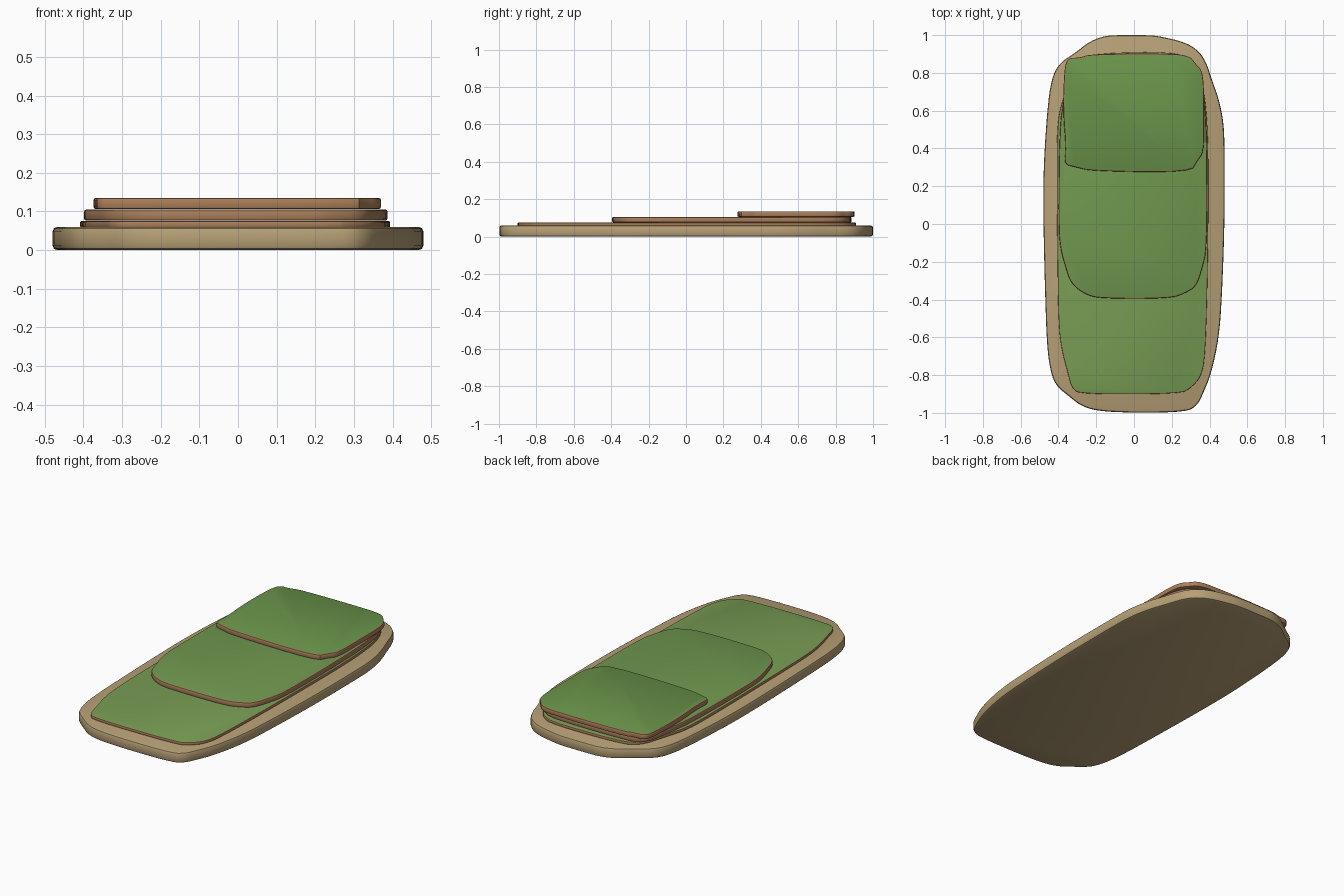
import bpy, bmesh
from mathutils import Vector

if "Cube" in bpy.data.objects:
    bpy.data.objects.remove(bpy.data.objects["Cube"])


def material(name, rgb):
    m = bpy.data.materials.new(name)
    m.diffuse_color = (*rgb, 1)
    m.use_nodes = True
    m.node_tree.nodes["Principled BSDF"].inputs["Base Color"].default_value = m.diffuse_color
    return m


def smooth_loop(pts, rounds=2):
    pts = [Vector(p) for p in pts]
    for _ in range(rounds):
        out = []
        for a, b in zip(pts, pts[1:] + pts[:1]):
            out += [a.lerp(b, 0.25), a.lerp(b, 0.75)]
        pts = out
    return pts


def inset(pts, d):
    n, out = len(pts), []
    for i, p in enumerate(pts):
        t = (pts[(i + 1) % n] - pts[i - 1]).normalized()
        out.append(p + Vector((-t.y, t.x)) * d)
    return out


def slab(name, pts, z0, z1, r, side, top):
    # counter-clockwise outline swept up a rounded edge profile
    outline = smooth_loop(pts)
    profile = [(r, z0), (r * .3, z0 + r * .3), (0, z0 + r),
               (0, z1 - r), (r * .3, z1 - r * .3), (r, z1)]
    bm = bmesh.new()
    rings = [[bm.verts.new((p.x, p.y, z)) for p in inset(outline, d)] for d, z in profile]
    n = len(outline)
    for a, b in zip(rings, rings[1:]):
        for i in range(n):
            j = (i + 1) % n
            bm.faces.new((a[i], a[j], b[j], b[i]))
    bm.faces.new(rings[0][::-1])
    bm.faces.new(rings[-1]).material_index = 1
    me = bpy.data.meshes.new(name)
    bm.to_mesh(me)
    bm.free()
    me.materials.append(side)
    me.materials.append(top)
    ob = bpy.data.objects.new(name, me)
    bpy.context.collection.objects.link(ob)
    bpy.ops.object.select_all(action='DESELECT')
    ob.select_set(True)
    bpy.context.view_layer.objects.active = ob
    bpy.ops.object.shade_smooth_by_angle(angle=0.6)


sand = material("sand", (.47, .35, .18))
earth = material("earth", (.40, .21, .10))
grass = [material("grass_low", (.19, .34, .09)),
         material("grass_mid", (.165, .32, .08)),
         material("grass_high", (.145, .30, .07))]

# Sandy ground slab
base = [(.48, .37), (.476, .53), (.45, .66), (.41, .77), (.385, .85), (.345, .915),
        (.27, .963), (.14, .993), (.08, 1), (-.08, 1), (-.15, .997), (-.23, .97),
        (-.32, .9), (-.39, .855), (-.43, .79), (-.455, .66), (-.48, .3), (-.48, 0),
        (-.47, -.4), (-.46, -.66), (-.44, -.79), (-.41, -.86), (-.34, -.915),
        (-.285, -.96), (-.2, -.99), (0, -1), (.28, -.995), (.335, -.96), (.365, -.9),
        (.41, -.79), (.45, -.6), (.465, -.4), (.48, 0)]
slab("sand_base", base, 0, .06, .012, sand, sand)

# Low grass terrace
low = [(.395, .35), (.385, .6), (.36, .76), (.3, .875), (.2, .912), (-.18, .905),
       (-.31, .875), (-.37, .68), (-.405, .56), (-.41, .3), (-.405, -.2), (-.4, -.52),
       (-.385, -.66), (-.35, -.79), (-.33, -.87), (-.28, -.902), (.24, -.9),
       (.3, -.87), (.355, -.81), (.378, -.7), (.392, -.2)]
slab("low_terrace", low, .058, .075, .004, earth, grass[0])

# Middle grass terrace
mid = [(.387, .4), (.375, .66), (.345, .8), (.28, .87), (.15, .885), (-.15, .885),
       (-.3, .875), (-.35, .82), (-.37, .68), (-.395, .5), (-.4, 0), (-.39, -.13),
       (-.365, -.22), (-.335, -.315), (-.26, -.372), (-.18, -.395), (.19, -.395),
       (.27, -.367), (.33, -.33), (.36, -.24), (.387, -.13)]
slab("middle_terrace", mid, .076, .105, .006, earth, grass[1])

# High grass terrace
high = [(.37, .55), (.37, .8), (.325, .85), (.295, .89), (.19, .903), (-.23, .9),
        (-.29, .88), (-.35, .88), (-.37, .82), (-.376, .6), (-.36, .4), (-.37, .315),
        (-.31, .302), (-.23, .28), (.3, .272), (.335, .335), (.37, .38)]
slab("high_terrace", high, .106, .135, .006, earth, grass[2])
